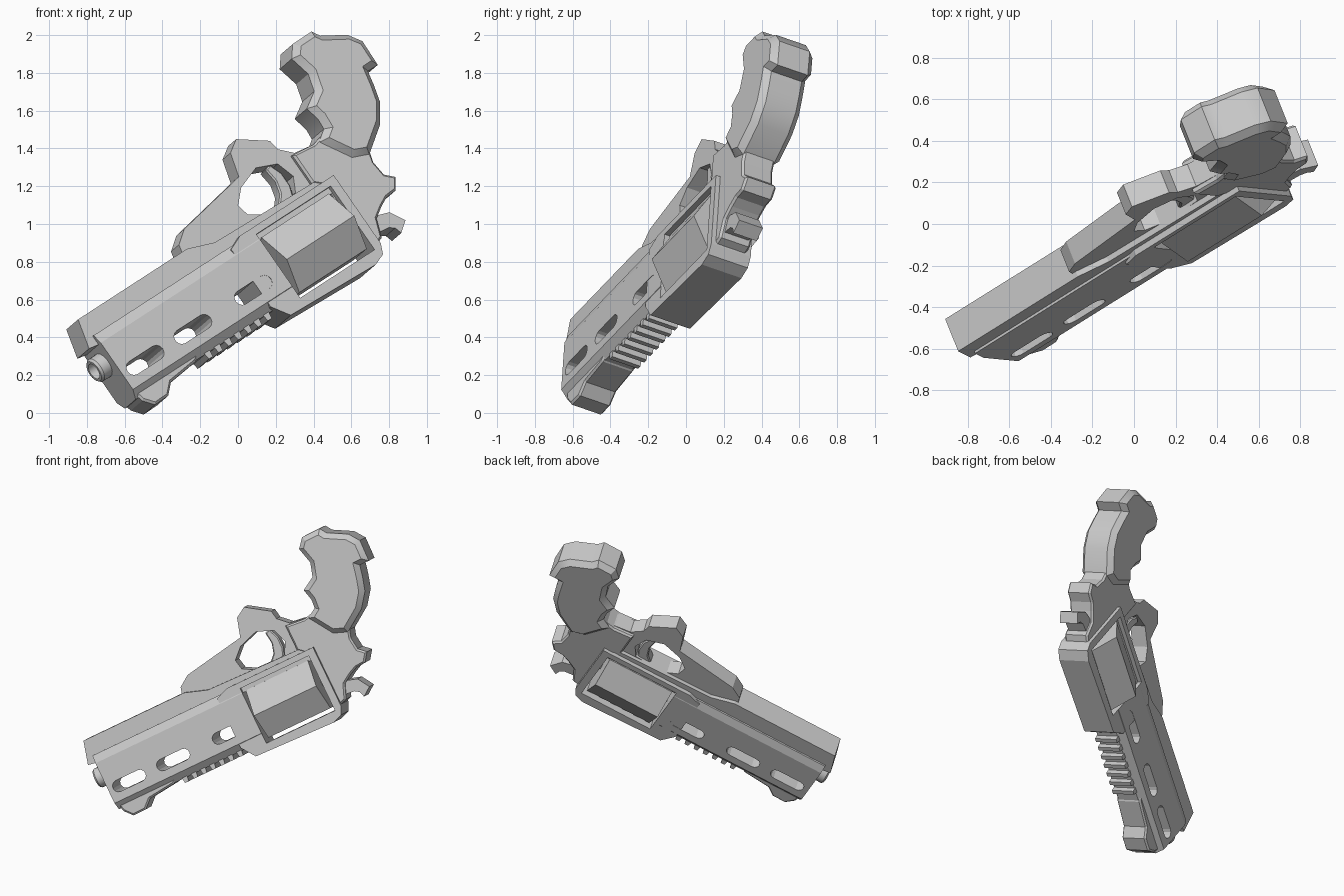
import bpy, bmesh, math
from mathutils import Matrix, Vector

if "Cube" in bpy.data.objects:
    bpy.data.objects.remove(bpy.data.objects["Cube"])

# Gun space: u = muzzle to rear, v = towards the grip, n = out of the left side
U = Vector((0.7435, 0.464, 0.482)).normalized()
N = Vector((0.354, -0.884, 0.305))
N = (N - N.dot(U) * U).normalized()
V = N.cross(U)
POSE = Matrix.Translation((0, -0.345, 0)) @ Matrix((U, V, N)).transposed().to_4x4()


def finish(name, bm, smooth=None):
    bmesh.ops.recalc_face_normals(bm, faces=bm.faces[:])
    mesh = bpy.data.meshes.new(name)
    bm.to_mesh(mesh)
    bm.free()
    ob = bpy.data.objects.new(name, mesh)
    bpy.context.collection.objects.link(ob)
    ob.matrix_world = POSE
    if smooth:
        bpy.ops.object.select_all(action='DESELECT')
        bpy.context.view_layer.objects.active = ob
        ob.select_set(True)
        bpy.ops.object.shade_smooth_by_angle(angle=math.radians(smooth))
    return ob


def prism(name, a, b, smooth=None, bevel=0, depth=0):
    """Solid between two matching outlines; optional bevelled caps."""
    bm = bmesh.new()
    ra = [bm.verts.new(p) for p in a]
    rb = [bm.verts.new(p) for p in b]
    caps = [bm.faces.new(ra), bm.faces.new(rb)]
    k = len(a)
    for i in range(k):
        j = (i + 1) % k
        bm.faces.new((ra[i], ra[j], rb[j], rb[i]))
    bmesh.ops.recalc_face_normals(bm, faces=bm.faces[:])
    if bevel:
        bmesh.ops.inset_individual(bm, faces=caps, thickness=bevel,
                                   depth=depth, use_even_offset=True)
    return finish(name, bm, smooth)


def plate(name, pts, t, **kw):
    """Side outline (u, v) with half thickness t."""
    return prism(name, [(u, v, -t) for u, v in pts], [(u, v, t) for u, v in pts], **kw)


def bar(name, section, u0, u1, **kw):
    """Cross-section (n, v) run along the barrel direction."""
    return prism(name, [(u0, v, n) for n, v in section], [(u1, v, n) for n, v in section], **kw)


def cut(ob, cutter):
    m = ob.modifiers.new("cut", 'BOOLEAN')
    m.operation, m.object, m.solver = 'DIFFERENCE', cutter, 'EXACT'
    cutter.hide_render = True
    cutter.hide_set(True)


def mirror(half):
    return half + [(-n, v) for n, v in reversed(half)]


# Barrel shroud with three rounded slots
shroud = bar("barrel_shroud", mirror([(0.08, 0.35), (0.12, 0.40), (0.12, 0.70), (0.10, 0.755)]), -0.50, 0.645)
for i, uc in enumerate((-0.34, 0.0, 0.43)):
    ends = []
    for s in (-1, 1):
        for k in range(7):
            a = math.radians(-90 + 30 * k)
            ends.append((uc + s * (0.085 + 0.04 * math.cos(a)), 0.495 + s * 0.04 * math.sin(a)))
    cut(shroud, plate(f"slot_cutter_{i}", ends, 0.3))

# Muzzle tube
bm = bmesh.new()
rings = []
for u, r in ((-0.45, 0.07), (-0.555, 0.07), (-0.568, 0.06), (-0.568, 0.045), (-0.45, 0.045)):
    rings.append([bm.verts.new((u, 0.60 + r * math.cos(a), r * math.sin(a)))
                  for a in (math.tau * k / 20 for k in range(20))])
for a, b in zip(rings, rings[1:] + rings[:1]):
    for k in range(20):
        bm.faces.new((a[k], a[k - 1], b[k - 1], b[k]))
finish("muzzle_tube", bm, 35)

# Long rib along the trigger side of the barrel
plate("barrel_rib", [(-0.515, 0.872), (-0.56, 0.71), (-0.495, 0.70), (1.2, 0.70), (1.2, 0.80),
                     (0.42, 0.82), (0.26, 0.872)], 0.088)

# Accessory rail: front foot, base and teeth
plate("rail_foot", [(-0.49, 0.38), (-0.475, 0.325), (-0.425, 0.27), (-0.33, 0.272), (-0.27, 0.325),
                    (-0.08, 0.345), (-0.02, 0.38)], 0.085, bevel=0.012, depth=0.01)
for i in range(7):
    u = -0.01 + i * 0.07
    plate(f"rail_tooth_{i}", [(u, 0.36), (u + 0.006, 0.318), (u + 0.034, 0.318), (u + 0.04, 0.36)], 0.085)

# Frame around the drum
frame = plate("drum_frame", [(0.46, 0.37), (0.53, 0.275), (1.12, 0.255), (1.19, 0.28), (1.217, 0.335),
                             (1.217, 0.775), (0.55, 0.775), (0.46, 0.74)], 0.118)
window = [(0.635, 0.325), (1.165, 0.325), (1.165, 0.735), (0.635, 0.735)]
cut(frame, plate("window_cutter", window, 0.3))
cut(shroud, plate("shroud_window_cutter", window, 0.3))

# Six-sided drum on its pin
hexagon = [(0.195 * math.cos(math.tau * k / 6), 0.53 + 0.205 * math.sin(math.tau * k / 6)) for k in range(6)]
bar("drum", hexagon, 0.66, 1.14)
bar("drum_pin", [(0.03 * math.cos(math.tau * k / 12), 0.53 + 0.03 * math.sin(math.tau * k / 12))
                 for k in range(12)], 0.60, 1.19, smooth=35)

# Trigger guard with its opening, and trigger
guard = plate("trigger_guard", [(0.235, 0.86), (0.25, 0.915), (0.33, 0.97), (0.775, 1.045), (0.815, 1.175),
                                (0.89, 1.22), (1.05, 1.115), (1.06, 1.055), (1.13, 0.99), (1.24, 0.975),
                                (1.32, 0.97), (1.32, 0.75), (0.3, 0.75)], 0.06)
cut(guard, plate("guard_cutter", [(0.675, 0.92), (0.75, 0.99), (0.89, 1.035), (1.01, 0.99), (1.045, 0.89),
                                  (1.0, 0.81), (0.78, 0.80), (0.69, 0.85)], 0.3))
plate("trigger", [(0.86, 0.78), (0.93, 0.85), (0.95, 0.92), (0.94, 1.0), (0.98, 1.01), (1.01, 0.94),
                  (1.01, 0.86), (0.98, 0.78)], 0.035, bevel=0.008, depth=0.008, smooth=40)

# Rear receiver and hammer
plate("receiver", [(1.1, 0.985), (1.24, 0.972), (1.36, 1.0), (1.5, 0.80), (1.475, 0.72), (1.485, 0.635),
                   (1.535, 0.59), (1.49, 0.53), (1.42, 0.525), (1.365, 0.50), (1.30, 0.46), (1.26, 0.36),
                   (1.2, 0.34), (1.16, 0.5), (1.16, 0.75), (1.1, 0.80)], 0.08, bevel=0.012, depth=0.012)
plate("hammer", [(1.2, 0.50), (1.33, 0.47), (1.39, 0.452), (1.442, 0.37), (1.378, 0.325), (1.365, 0.365),
                 (1.335, 0.385), (1.2, 0.40)], 0.07)

# Contoured grip with bevelled edges
plate("grip", [(1.27, 0.965), (1.34, 1.01), (1.345, 1.07), (1.325, 1.15), (1.42, 1.205), (1.45, 1.30),
               (1.42, 1.415), (1.475, 1.478), (1.61, 1.48), (1.64, 1.435), (1.775, 1.362), (1.828, 1.29),
               (1.823, 1.14), (1.753, 1.14), (1.735, 1.06), (1.707, 0.965), (1.632, 0.868), (1.476, 0.765),
               (1.38, 0.80)], 0.09, bevel=0.035, depth=0.035, smooth=30)
